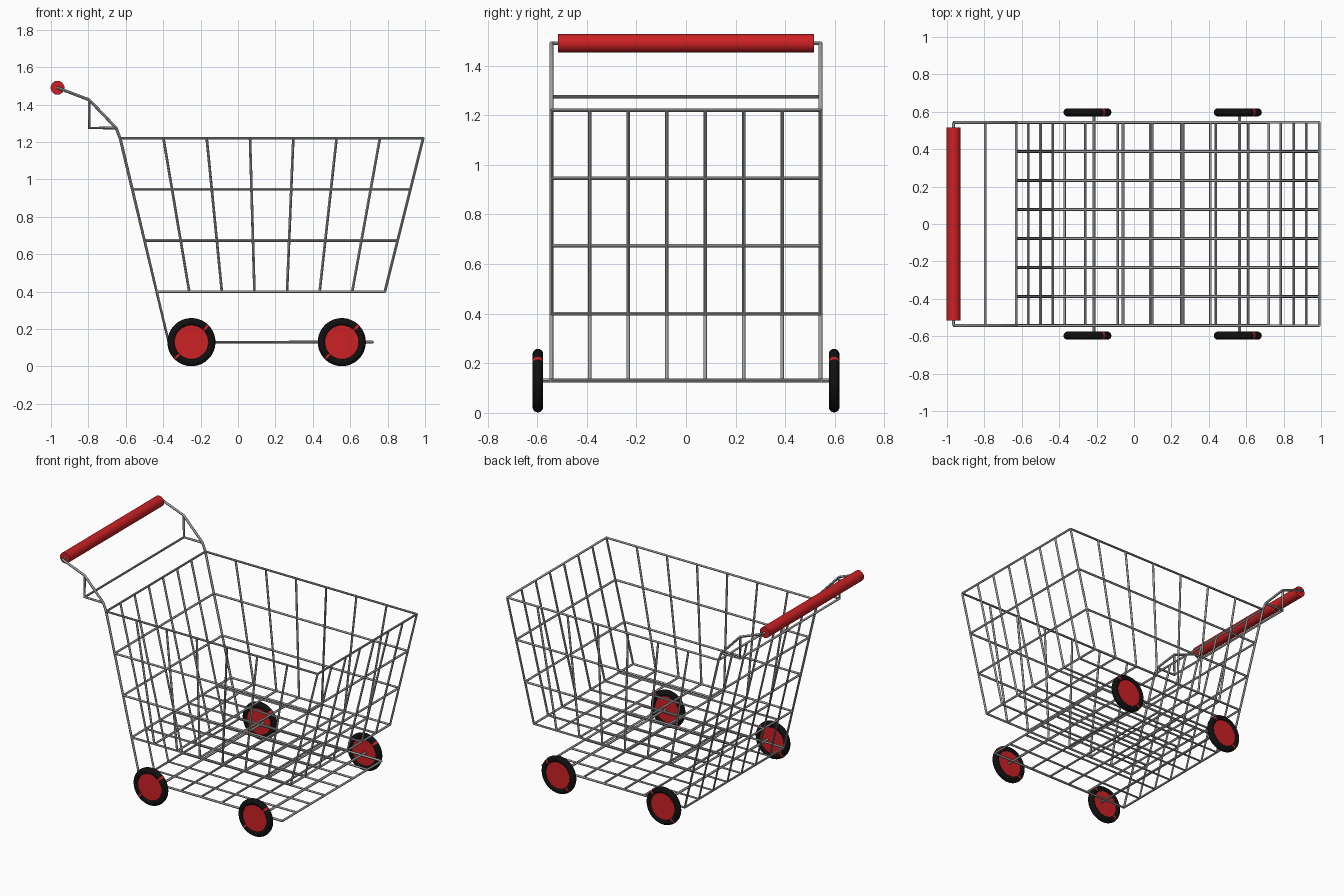
import bpy
import bmesh
from math import pi, cos, sin
from mathutils import Matrix

cube = bpy.data.objects.get("Cube")
if cube:
    bpy.data.objects.remove(cube, do_unlink=True)


def material(name, color, metallic=0.0):
    m = bpy.data.materials.new(name)
    m.use_nodes = True
    m.diffuse_color = (*color, 1)
    m.node_tree.nodes["Principled BSDF"].inputs["Base Color"].default_value = (*color, 1)
    return m


STEEL = material("grey steel", (0.36, 0.36, 0.36))
RED = material("red plastic", (0.6, 0.015, 0.018))
BLACK = material("black rubber", (0.005, 0.005, 0.005))

HALF = 0.543            # half width of the cart
N = 7                   # grid cells along each direction
TOP, FLOOR, RACK = 1.22, 0.40, 0.13
FRAME_R, WIRE_R = 0.008, 0.007


def smooth(ob):
    bpy.ops.object.select_all(action='DESELECT')
    ob.select_set(True)
    bpy.context.view_layer.objects.active = ob
    bpy.ops.object.shade_smooth_by_angle(angle=pi / 4)


def wires(name, paths, radius=WIRE_R):
    """Round wires swept along straight-sided paths, joined as one mesh."""
    cu = bpy.data.curves.new(name, 'CURVE')
    cu.dimensions = '3D'
    cu.bevel_depth = radius
    cu.bevel_resolution = 2
    cu.use_fill_caps = True
    for path in paths:
        sp = cu.splines.new('POLY')
        sp.points.add(len(path) - 1)
        for point, co in zip(sp.points, path):
            point.co = (*co, 1)
    cu.materials.append(STEEL)
    ob = bpy.data.objects.new(name, cu)
    bpy.context.collection.objects.link(ob)
    bpy.ops.object.select_all(action='DESELECT')
    ob.select_set(True)
    bpy.context.view_layer.objects.active = ob
    bpy.ops.object.convert(target='MESH')
    ob = bpy.context.object
    ob.name = name
    smooth(ob)
    return ob


def steps(a, b):
    return [a + (b - a) * i / N for i in range(N + 1)]


def back_x(z):
    return -0.435 - 0.238 * (z - FLOOR)


def front_x(z):
    return 0.785 + 0.25 * (z - FLOOR)


ys = steps(-HALF, HALF)

# Basket: horizontal hoops
levels = [FLOOR + (TOP - FLOOR) * i / 3 for i in range(4)]
hoops = []
for z in levels:
    b, f = back_x(z), front_x(z)
    hoops += [[(b, -HALF, z), (f, -HALF, z)], [(b, HALF, z), (f, HALF, z)],
              [(b, -HALF, z), (b, HALF, z)], [(f, -HALF, z), (f, HALF, z)]]
wires("basket_hoops", hoops)

# Basket: side uprights fanning out toward the rim
tops = steps(back_x(TOP), front_x(TOP))
bottoms = steps(back_x(FLOOR), front_x(FLOOR))
wires("basket_side_uprights",
      [[(t, y, TOP), (b, y, FLOOR)] for y in (-HALF, HALF)
       for t, b in zip(tops[1:], bottoms[1:])])

# Basket: front wall, floor and lower rack lengthwise wires
wires("basket_front_uprights",
      [[(front_x(TOP), y, TOP), (front_x(FLOOR), y, FLOOR)] for y in ys[1:-1]])
wires("basket_floor",
      [[(bottoms[0], y, FLOOR), (bottoms[-1], y, FLOOR)] for y in ys[1:-1]]
      + [[(x, -HALF, FLOOR), (x, HALF, FLOOR)] for x in bottoms[1:-1]])

# Back wall wires run down and bend into the lower rack
RACK_FRONT = 0.72
wires("back_wall_and_rack_wires",
      [[(back_x(TOP), y, TOP), (back_x(RACK), y, RACK), (RACK_FRONT, y, RACK)]
       for y in ys[1:-1]])
rack_xs = steps(back_x(RACK), RACK_FRONT)
wires("rack_cross_wires",
      [[(x, -HALF, RACK), (x, HALF, RACK)] for x in rack_xs])

# Side frames: handle arm, back leg and rack rail in one bent rod
HANDLE = (-0.965, 1.49)
KNEE = (-0.795, 1.425)
SEAT_Z = 1.275
side_frames = []
for y in (-HALF, HALF):
    side_frames.append([(HANDLE[0], y, HANDLE[1]), (KNEE[0], y, KNEE[1]),
                        (-0.652, y, SEAT_Z), (back_x(TOP), y, TOP),
                        (back_x(RACK), y, RACK), (RACK_FRONT, y, RACK)])
    side_frames.append([(KNEE[0], y, KNEE[1]), (KNEE[0], y, SEAT_Z),
                        (-0.652, y, SEAT_Z)])
wires("side_frames", side_frames, FRAME_R)
wires("handle_cross_bars",
      [[(KNEE[0], -HALF, SEAT_Z), (KNEE[0], HALF, SEAT_Z)],
       [(HANDLE[0], -HALF, HANDLE[1]), (HANDLE[0], HALF, HANDLE[1])]])

# Handle grip
bpy.ops.mesh.primitive_cylinder_add(vertices=32, radius=0.037, depth=1.034,
                                    location=(HANDLE[0], 0, HANDLE[1]),
                                    rotation=(pi / 2, 0, 0))
grip = bpy.context.object
grip.name = "handle_grip"
grip.data.materials.append(RED)
smooth(grip)

# Axles
WHEEL_Y = 0.597
wires("axles", [[(x, -WHEEL_Y, RACK), (x, WHEEL_Y, RACK)]
                for x in (rack_xs[1], rack_xs[6])], FRAME_R)


def wheel(name, x, y):
    """Round tyre with two thin red bands, and a red hub disc."""
    major, minor, segs, ring = 0.107, 0.0215, 56, 14
    bm = bmesh.new()
    grid = []
    for i in range(segs):
        a = 2 * pi * (i - 0.5) / segs
        row = []
        for j in range(ring):
            t = 2 * pi * j / ring
            r = major + minor * cos(t)
            row.append(bm.verts.new((r * cos(a), minor * sin(t), r * sin(a))))
        grid.append(row)
    for i in range(segs):
        for j in range(ring):
            k, m = (i + 1) % segs, (j + 1) % ring
            face = bm.faces.new((grid[i][j], grid[i][m], grid[k][m], grid[k][j]))
            face.material_index = 1 if i in (segs // 8, segs * 5 // 8) else 0
    old = set(bm.faces)
    bmesh.ops.create_cone(bm, cap_ends=True, segments=segs, radius1=0.091,
                          radius2=0.091, depth=0.026,
                          matrix=Matrix.Rotation(pi / 2, 4, 'X'))
    for face in bm.faces:
        if face not in old:
            face.material_index = 1
    bmesh.ops.recalc_face_normals(bm, faces=bm.faces)
    me = bpy.data.meshes.new(name)
    bm.to_mesh(me)
    bm.free()
    me.materials.append(BLACK)
    me.materials.append(RED)
    ob = bpy.data.objects.new(name, me)
    ob.location = (x, y, RACK)
    bpy.context.collection.objects.link(ob)
    smooth(ob)


# Wheels
for end, x in (("back", -0.249), ("front", 0.555)):
    for side, y in (("right", -WHEEL_Y), ("left", WHEEL_Y)):
        wheel(f"{end}_{side}_wheel", x, y)
